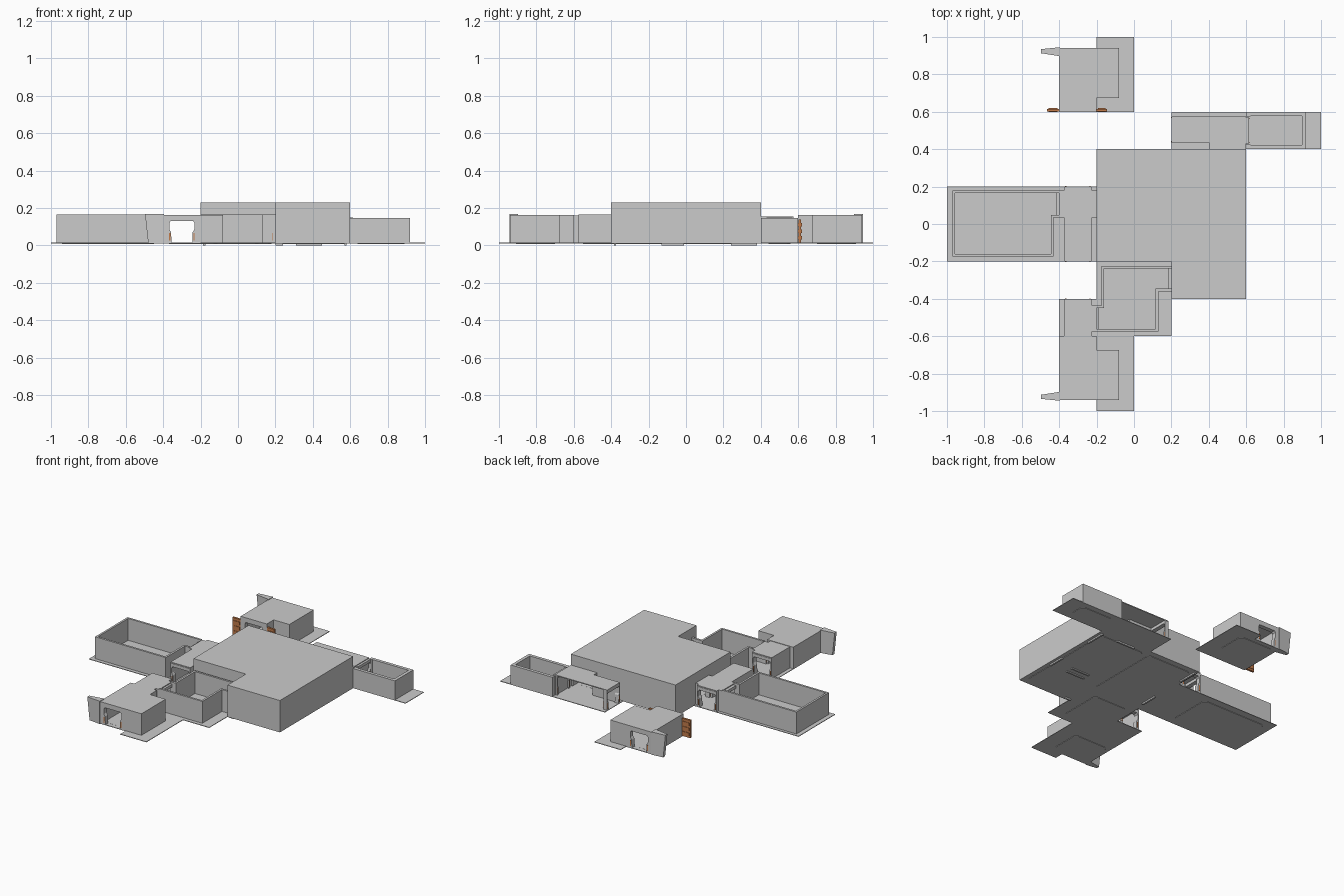
import bpy, bmesh
from mathutils import Matrix, Vector
from math import pi

if "Cube" in bpy.data.objects:
    bpy.data.objects.remove(bpy.data.objects["Cube"])

FLOOR = 0.01


def material(name, rgb):
    m = bpy.data.materials.new(name)
    m.diffuse_color = (*rgb, 1)
    m.use_nodes = True
    m.node_tree.nodes["Principled BSDF"].inputs["Base Color"].default_value = m.diffuse_color
    return m


ORANGE = material("orange_paint", (0.55, 0.2, 0.07))


def finish(name, bm, mat=None):
    me = bpy.data.meshes.new(name)
    bm.to_mesh(me)
    bm.free()
    ob = bpy.data.objects.new(name, me)
    bpy.context.collection.objects.link(ob)
    if mat:
        me.materials.append(mat)
    return ob


def box(name, x0, x1, y0, y1, z0, z1, mat=None, bevel=0):
    bm = bmesh.new()
    bmesh.ops.create_cube(bm, size=1)
    bmesh.ops.scale(bm, vec=(x1 - x0, y1 - y0, z1 - z0), verts=bm.verts)
    bmesh.ops.translate(bm, vec=((x0 + x1) / 2, (y0 + y1) / 2, (z0 + z1) / 2), verts=bm.verts)
    if bevel:
        up = [e for e in bm.edges if abs(e.verts[0].co.z - e.verts[1].co.z) > 1e-5]
        bmesh.ops.bevel(bm, geom=up, offset=bevel, segments=1, affect='EDGES')
    return finish(name, bm, mat)


def shell(name, pts, top, openings, roof=True, thick=0.014):
    """Walls around a counter-clockwise plan; openings = {edge index: lintel height}."""
    bm = bmesh.new()
    n = len(pts)
    tops = [bm.verts.new((x, y, top)) for x, y in pts]
    base = [bm.verts.new((x, y, FLOOR)) for x, y in pts]
    for i in range(n):
        j = (i + 1) % n
        if i not in openings:
            bm.faces.new((base[i], base[j], tops[j], tops[i]))
        elif openings[i] < top:
            h = openings[i]
            a, b = (bm.verts.new((*pts[k], h)) for k in (i, j))
            bm.faces.new((a, b, tops[j], tops[i]))
    if roof:
        bm.faces.new(tops)
    loose = [v for v in bm.verts if not v.link_faces]
    bmesh.ops.delete(bm, geom=loose, context='VERTS')
    ob = finish(name, bm)
    mod = ob.modifiers.new("thickness", 'SOLIDIFY')
    mod.thickness = thick
    mod.offset = -1
    mod.use_even_offset = True
    return ob


def door_frame(name, x, y, turned=False, depth=0.03, top=0.152, half=0.075):
    """Arch-shaped frame with tapered jambs and a thin orange marker on each side."""
    outline = [(-half, FLOOR), (-half, top), (half, top), (half, FLOOR),
               (0.055, FLOOR), (0.058, 0.07), (0.067, 0.085), (0.067, 0.12), (0.060, 0.13),
               (-0.060, 0.13), (-0.067, 0.12), (-0.067, 0.085), (-0.058, 0.07), (-0.055, FLOOR)]
    bm = bmesh.new()
    f = bm.faces.new([bm.verts.new((px, -depth / 2, pz)) for px, pz in outline])
    r = bmesh.ops.extrude_face_region(bm, geom=[f])
    bmesh.ops.translate(bm, vec=(0, depth, 0), verts=[v for v in r["geom"] if isinstance(v, bmesh.types.BMVert)])
    bmesh.ops.recalc_face_normals(bm, faces=bm.faces)
    place = Matrix.Translation((x, y, 0)) @ Matrix.Rotation(pi / 2 if turned else 0, 4, 'Z')
    finish(name, bm).matrix_world = place
    for s in (-1, 1):
        m = box(name + "_marker", s * 0.065 - 0.003, s * 0.065 + 0.003,
                -depth / 2 - 0.002, depth / 2 + 0.002, 0.025, 0.065, ORANGE)
        m.matrix_world = place


# floor plates
plates = {
    "hall_floor": (-0.2, 0.6, -0.2, 0.4), "hall_front_floor": (0.2, 0.6, -0.4, -0.2),
    "left_room_floor": (-1, -0.4, -0.2, 0.2), "junction_floor": (-0.4, -0.2, -0.2, 0.2),
    "front_room_floor": (-0.2, 0.2, -0.6, -0.2), "front_corridor_floor": (-0.4, -0.2, -0.6, -0.4),
    "back_corridor_floor": (0.2, 0.6, 0.4, 0.6), "small_room_floor": (0.6, 1, 0.4, 0.6),
}
for s, side in ((-1, "front"), (1, "back")):
    ya, yb, yc = sorted((s * 0.6, s * 1.0)), sorted((s * 0.6, s * 0.94)), None
    plates[side + "_entry_floor"] = (-0.2, 0, *ya)
    plates[side + "_entry_door_floor"] = (-0.4, -0.2, *yb)
for name, r in plates.items():
    box(name, *r, FLOOR, FLOOR + 0.004)

# main hall with openings hidden behind the neighbouring modules
shell("main_hall", [(-.2, -.2), (.2, -.2), (.2, -.225), (.2, -.36), (.2, -.4), (.6, -.4), (.6, .4),
                    (.4, .4), (-.2, .4), (-.2, .175), (-.2, .035)], 0.23, {2: .145, 6: .145, 9: .145})

# roofless rooms
shell("left_room_walls", [(-.97, -.175), (-.43, -.175), (-.43, .035), (-.4, .035), (-.4, .18), (-.97, .18)],
      0.165, {3: 1}, roof=False)
shell("front_room_walls", [(-.175, -.435), (-.2, -.435), (-.2, -.575), (.13, -.575), (.13, -.36), (.2, -.36),
                           (.2, -.225), (-.175, -.225)], 0.165, {1: 1, 5: 1}, roof=False)
shell("small_room_walls", [(.6, .4), (.92, .4), (.92, .6), (.6, .6), (.6, .575), (.6, .425)],
      0.146, {4: 1}, roof=False, thick=0.022)

# roofed corridors
shell("junction", [(-.375, -.2), (-.225, -.2), (-.225, .035), (-.2, .035), (-.2, .18), (-.225, .18),
                   (-.225, .2), (-.375, .2), (-.375, .18), (-.4, .18), (-.4, .035), (-.375, .035)],
      0.16, {0: 1, 3: 1, 6: 1, 9: 1}, thick=0.006)
shell("front_corridor", [(-.375, -.6), (-.225, -.6), (-.225, -.575), (-.2, -.575), (-.2, -.435),
                         (-.225, -.435), (-.225, -.4), (-.375, -.4)],
      0.16, {0: 1, 3: 1, 6: 1}, thick=0.006)
shell("back_corridor", [(.2, .435), (.4, .435), (.4, .4), (.6, .4), (.6, .575), (.2, .575)],
      0.155, {2: 1, 4: 1, 5: 1}, thick=0.006)

# entry buildings, mirrored front and back, each with a tapered outer wing
entry = [(-.4, -.94), (-.375, -.94), (-.225, -.94), (-.08, -.94), (-.08, -.675), (-.2, -.675),
         (-.2, -.6), (-.225, -.6), (-.375, -.6), (-.4, -.6)]
for s, side in ((1, "front"), (-1, "back")):
    plan = entry if s == 1 else [(x, -y) for x, y in reversed(entry)]
    shell(side + "_entry", plan, 0.163, {1: .14, 7: .14})
    bm = bmesh.new()
    rings = []
    for z, tip in ((FLOOR, -.48), (0.167, -.497)):
        rings.append([bm.verts.new((x, s * y, z)) for x, y in
                      ((-.395, -.945), (-.395, -.897), (tip, -.913), (tip, -.935))])
    bm.faces.new(rings[0])
    bm.faces.new(rings[1])
    for i in range(4):
        j = (i + 1) % 4
        bm.faces.new((rings[0][i], rings[0][j], rings[1][j], rings[1][i]))
    bmesh.ops.recalc_face_normals(bm, faces=bm.faces)
    finish(side + "_entry_wing", bm)

# door frames
for i, y in enumerate((-.925, -.6, -.415, -.185, .185, .615, .925)):
    door_frame(f"cross_door_frame_{i}", -.3, y)
for i, (x, y) in enumerate(((-.4, .1075), (-.2, .1075), (-.205, -.505), (.2, -.2925), (.215, .505), (.6, .5))):
    door_frame(f"side_door_frame_{i}", x, y, turned=True, top=0.15, half=0.069)

# open sliding doors of the back entry, with raised ribs
for side, x0, x1 in (("left", -.465, -.4), ("right", -.2, -.145)):
    box(side + "_sliding_door", x0, x1, .602, .616, .016, .138, ORANGE)
    for k in range(3):
        z = .03 + k * .035
        box(side + "_door_rib", x0 + .008, x1 - .008, .599, .619, z, z + .02, ORANGE)

# underside panels and sunken floor vents
for i, r in enumerate(((-.16, .18, -.17, .36), (.22, .57, -.37, .36), (-.94, -.45, -.15, .15),
                       (-.15, .11, -.55, -.25), (.64, .89, .44, .56),
                       (-.37, -.11, -.91, -.7), (-.37, -.11, .7, .91))):
    box(f"floor_panel_{i}", *r, .007, .0145, bevel=.02)
for i, (x, y, w, d) in enumerate(((-.18, .31, .012, .14), (.22, -.38, .04, .012), (.38, -.07, .14, .012),
                                  (.38, -.12, .14, .012), (.38, .37, .14, .012), (.575, .31, .012, .14),
                                  (.575, -.07, .012, .12), (-.18, -.07, .012, .12))):
    box(f"floor_vent_{i}", x - w / 2, x + w / 2, y - d / 2, y + d / 2, 0, FLOOR + .001)
